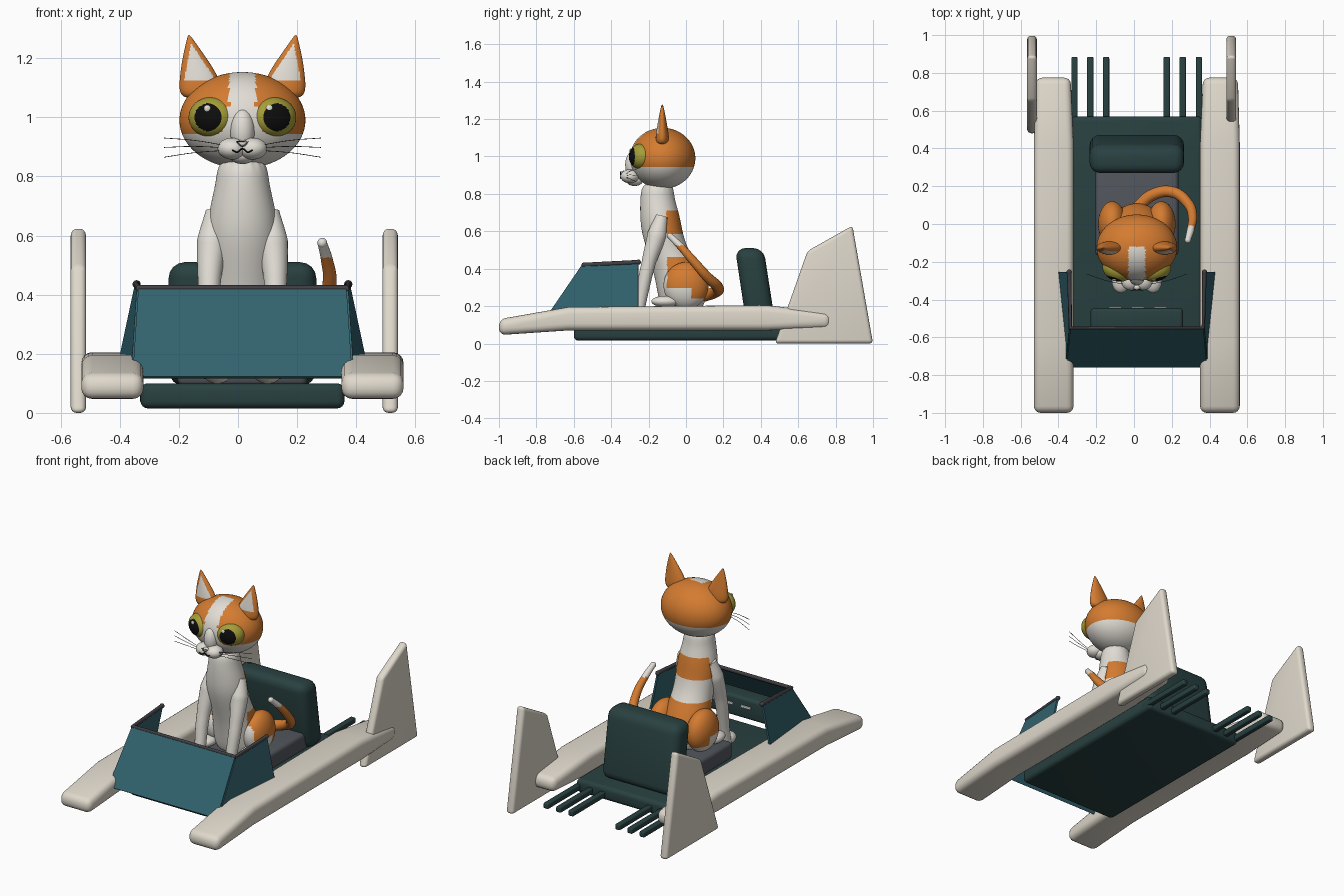
import bpy, bmesh, math
from mathutils import Vector, Matrix

cube = bpy.data.objects.get("Cube")
if cube:
    bpy.data.objects.remove(cube, do_unlink=True)

CX = 0.015  # centre line of craft and rider


def material(name, *rgb):
    m = bpy.data.materials.new(name)
    m.use_nodes = True
    m.diffuse_color = (*rgb, 1)
    m.node_tree.nodes["Principled BSDF"].inputs["Base Color"].default_value = (*rgb, 1)
    return m


CREAM = material("cream paint", 0.74, 0.69, 0.60)
FUR = material("white fur", 0.76, 0.73, 0.67)
ORANGE = material("orange fur", 0.66, 0.20, 0.03)
TEAL = material("teal panel", 0.032, 0.125, 0.155)
DARK = material("dark green", 0.022, 0.052, 0.052)
GREY = material("seat grey", 0.085, 0.095, 0.11)
TRIM = material("trim grey", 0.05, 0.05, 0.058)
YELLOW = material("eye yellow", 0.38, 0.34, 0.04)
BLACK = material("black", 0.004, 0.004, 0.004)


def finish(obj, mats, rule=None, angle=0.7):
    """Bake modifiers or curves to a mesh, smooth it and colour faces by rule."""
    bpy.context.view_layer.update()
    dg = bpy.context.evaluated_depsgraph_get()
    mesh = bpy.data.meshes.new_from_object(obj.evaluated_get(dg))
    name, world = obj.name, obj.matrix_world.copy()
    bpy.data.objects.remove(obj, do_unlink=True)
    out = bpy.data.objects.new(name, mesh)
    out.matrix_world = world
    bpy.context.collection.objects.link(out)
    mesh.materials.clear()
    for m in mats:
        mesh.materials.append(m)
    mesh.shade_smooth()
    mesh.set_sharp_from_angle(angle=angle)
    for p in mesh.polygons:
        p.material_index = int(rule(p.center)) if rule else 0
    return out


def from_bmesh(name, bm):
    bmesh.ops.recalc_face_normals(bm, faces=bm.faces)
    mesh = bpy.data.meshes.new(name)
    bm.to_mesh(mesh)
    bm.free()
    obj = bpy.data.objects.new(name, mesh)
    bpy.context.collection.objects.link(obj)
    return obj


def loft(name, rings, mat, bevel=0, subsurf=0, rule=None):
    """Skin a list of closed rings, capped at both ends."""
    bm = bmesh.new()
    loops = [[bm.verts.new(p) for p in ring] for ring in rings]
    n = len(loops[0])
    for a, b in zip(loops, loops[1:]):
        for i in range(n):
            bm.faces.new((a[i], a[(i + 1) % n], b[(i + 1) % n], b[i]))
    bm.faces.new(loops[0])
    bm.faces.new(loops[-1])
    obj = from_bmesh(name, bm)
    if bevel:
        mod = obj.modifiers.new("round", "BEVEL")
        mod.width, mod.segments = bevel, 4
        mod.limit_method, mod.angle_limit = "ANGLE", 0.6
    if subsurf:
        obj.modifiers.new("smooth", "SUBSURF").levels = subsurf
    return finish(obj, mat if isinstance(mat, list) else [mat], rule)


def rect_y(y, x0, x1, z0, z1):
    return [(x0, y, z0), (x1, y, z0), (x1, y, z1), (x0, y, z1)]


def box(name, x, y, z, mat, bevel):
    return loft(name, [rect_y(v, *x, *z) for v in y], mat, bevel)


def oval(cx, cy, z, rx, ry, n=16):
    ang = [2 * math.pi * i / n for i in range(n)]
    return [(cx + rx * math.cos(a), cy + ry * math.sin(a), z) for a in ang]


def ball(name, loc, size, mat, rule=None, rot=None, seg=32):
    bm = bmesh.new()
    bmesh.ops.create_uvsphere(bm, u_segments=seg, v_segments=seg * 2 // 3, radius=1)
    m = Matrix.Translation(loc) @ (rot or Matrix()) @ Matrix.Diagonal((*size, 1))
    bm.transform(m)
    mats = mat if isinstance(mat, list) else [mat]
    return finish(from_bmesh(name, bm), mats, rule, 3)


def tube(name, pts, radii, mat, rule=None, smooth=True, res=4):
    cu = bpy.data.curves.new(name, "CURVE")
    cu.dimensions, cu.bevel_depth, cu.bevel_resolution = "3D", 1, res
    cu.use_fill_caps, cu.resolution_u = True, 10
    sp = cu.splines.new("BEZIER")
    sp.bezier_points.add(len(pts) - 1)
    for i, (bp, p) in enumerate(zip(sp.bezier_points, pts)):
        bp.co = p
        bp.radius = radii[i] if isinstance(radii, list) else radii
        bp.handle_left_type = bp.handle_right_type = "AUTO" if smooth else "VECTOR"
    obj = bpy.data.objects.new(name, cu)
    bpy.context.collection.objects.link(obj)
    return finish(obj, mat if isinstance(mat, list) else [mat], rule)


# Craft: deck, rear bars, seat and dashboard
box("deck", (-0.33, 0.36), (-0.6, 0.57), (0.015, 0.1), DARK, 0.025)
for x in (-0.315, -0.232, -0.148, 0.173, 0.258, 0.344):
    box("rear_bar", (x - 0.017, x + 0.017), (0.5, 0.885), (0.035, 0.07), DARK, 0.008)
box("seat_cushion", (-0.205, 0.235), (-0.17, 0.36), (0.09, 0.2), GREY, 0.025)
loft("seat_back", [[(-0.235, y0, z), (0.265, y0, z), (0.265, y1, z), (-0.235, y1, z)]
                   for z, y0, y1 in ((0.09, 0.325, 0.48), (0.51, 0.262, 0.415))], DARK, 0.055)
box("dashboard", (-0.23, 0.26), (-0.56, -0.445), (0.2, 0.33), DARK, 0.02)
for x in (-0.1, 0.02, 0.14):
    box("dash_switch", (x - 0.033, x + 0.033), (-0.447, -0.438), (0.27, 0.285), FUR, 0.002)

# Side pods and tail fins
for side, fin_x in ((-1, -0.54), (1, 0.515)):
    rings = [rect_y(y, *sorted((CX + side * inner, CX + side * outer)), z0, z1)
             for y, inner, outer, z0, z1 in ((-1, 0.335, 0.545, 0.045, 0.13),
                                             (-0.63, 0.335, 0.545, 0.07, 0.195),
                                             (0.43, 0.335, 0.545, 0.07, 0.205),
                                             (0.775, 0.35, 0.535, 0.08, 0.165))]
    loft("side_pod", rings, CREAM, 0.036)
    fin = ((0.475, 0), (1, 0), (0.89, 0.63), (0.65, 0.495))
    loft("tail_fin", [[(fin_x + d, y, z) for y, z in fin] for d in (-0.026, 0.026)], CREAM, 0.02)

# Windshield: three thin panels with a rod along the top edge
def panel(name, corners):
    bm = bmesh.new()
    bm.faces.new([bm.verts.new(c) for c in corners])
    obj = from_bmesh(name, bm)
    mod = obj.modifiers.new("thick", "SOLIDIFY")
    mod.thickness, mod.offset = 0.012, 0
    finish(obj, [TEAL], None, 0.3)


def shield(side, top, back):
    if back:
        return (CX + side * (0.358 if top else 0.425), -0.255, 0.435 if top else 0.12)
    return (CX + side * (0.352 if top else 0.372), -0.55 if top else -0.755, 0.42 if top else 0.12)


panel("windshield_front", [shield(-1, 0, 0), shield(1, 0, 0), shield(1, 1, 0), shield(-1, 1, 0)])
for s in (-1, 1):
    panel("windshield_side", [shield(s, 0, 0), shield(s, 0, 1), shield(s, 1, 1), shield(s, 1, 0)])
    ball("rail_end", shield(s, 1, 1), (0.014,) * 3, TRIM, seg=16)
tube("windshield_rail", [shield(-1, 1, 1), shield(-1, 1, 0), shield(1, 1, 0), shield(1, 1, 1)],
     0.012, TRIM, smooth=False)

# Cat body with orange patches on the back
def coat(c):
    upper = 0.59 < c.z < 0.71 and c.y > -0.105
    lower = (0.3 if c.y < 0.03 else 0.24) < c.z < 0.465 and c.y > -0.1
    return upper or lower


profile = ((0.17, -0.02, 0.11, 0.1), (0.22, -0.02, 0.14, 0.125), (0.3, -0.02, 0.145, 0.14),
           (0.4, -0.05, 0.13, 0.13), (0.5, -0.1, 0.118, 0.112), (0.6, -0.13, 0.125, 0.112),
           (0.69, -0.14, 0.115, 0.108), (0.78, -0.155, 0.09, 0.092), (0.87, -0.15, 0.085, 0.085))
loft("cat_body", [oval(CX, y, z, rx, ry) for z, y, rx, ry in profile], [FUR, ORANGE],
     subsurf=3, rule=coat)
for s in (-1, 1):
    ball("cat_haunch", (CX + s * 0.13, 0.0, 0.31), (0.075, 0.12, 0.125), [FUR, ORANGE], coat, seg=48)
    ball("cat_hind_paw", (CX + s * 0.14, -0.11, 0.225), (0.045, 0.075, 0.03), FUR)
    tube("cat_front_leg", [(CX + s * 0.09, -0.13, 0.68), (CX + s * 0.102, -0.155, 0.58),
                           (CX + s * 0.112, -0.2, 0.43), (CX + s * 0.105, -0.245, 0.22),
                           (CX + s * 0.1, -0.265, 0.12)],
         [0.035, 0.052, 0.038, 0.032, 0.034], [FUR, ORANGE], coat, res=8)
    ball("cat_front_paw", (CX + s * 0.085, -0.3, 0.135), (0.048, 0.065, 0.036), FUR)

# Tail curling round to the left, with a white tip
tail = [(0.01, 0.08, 0.25), (0.1, 0.155, 0.275), (0.2, 0.17, 0.3), (0.285, 0.11, 0.36),
        (0.31, 0.04, 0.44), (0.3, -0.03, 0.52), (0.285, -0.085, 0.575)]
tube("cat_tail", tail, [0.032, 0.031, 0.03, 0.027, 0.024, 0.02, 0.016],
     [ORANGE, FUR], lambda c: c.z > 0.525, res=6)
ball("cat_tail_tip", tail[-1], (0.017,) * 3, FUR, seg=16)

# Head: orange cap with a white blaze down the forehead
def cap(c):
    blaze = abs(c.x - CX) < 0.045 + max(0, 1.04 - c.z) * 0.3 and c.y < -0.12
    return c.z > 0.945 and not blaze


ball("cat_head", (CX, -0.125, 0.99), (0.213, 0.175, 0.163), [FUR, ORANGE], cap, seg=96)
ball("cat_nose_bridge", (CX, -0.28, 0.955), (0.042, 0.045, 0.075), FUR)
ball("cat_chin", (CX, -0.275, 0.872), (0.045, 0.045, 0.03), FUR)
ball("cat_nose", (CX, -0.335, 0.912), (0.018, 0.014, 0.012), FUR, seg=16)
tube("nose_outline", [(CX + x, -0.35, z) for x, z in
                      ((-0.02, 0.918), (0.02, 0.918), (0, 0.9), (-0.02, 0.918))],
     0.0018, TRIM, smooth=False, res=1)
tube("mouth_line", [(CX + x, -0.349, z) for x, z in
                    ((-0.035, 0.889), (-0.018, 0.882), (0, 0.893), (0.018, 0.882), (0.035, 0.889))],
     0.003, BLACK, res=1)

for s in (-1, 1):
    ball("cat_muzzle", (CX + s * 0.034, -0.3, 0.894), (0.05, 0.05, 0.037), FUR)
    # Eye: yellow ball with a round black pupil and a highlight
    turn = Matrix.Rotation(s * math.radians(24), 4, "Z")
    face = turn @ Matrix.Rotation(math.radians(90), 4, "X")
    centre = Vector((CX + s * 0.105, -0.242, 1.0))
    inverse = (Matrix.Translation(centre) @ face).inverted()

    def pupil(c, inv=inverse):
        q = inv @ c
        return q.z > 0 and math.hypot(q.x - s * -0.008, q.y) < 0.047

    ball("cat_eye", centre, (0.08, 0.068, 0.06), [YELLOW, BLACK], pupil, face, 72)
    ball("eye_highlight", (centre.x - 0.014, -0.296, 1.03), (0.012, 0.006, 0.012), FUR, seg=16)

    # Ear: flattened cone with a pale inside
    ex = CX + s * 0.145
    ear = [oval(ex + s * lean, -0.127, z, rx, ry, 32) for z, lean, rx, ry in
           ((1.06, 0, 0.06, 0.034), (1.1, 0, 0.07, 0.036), (1.13, 0.0, 0.067, 0.033),
            (1.18, 0.012, 0.05, 0.024), (1.24, 0.027, 0.022, 0.013), (1.28, 0.036, 0.003, 0.003))]

    def inside(c, ex=ex):
        width = 0.052 * (1.25 - c.z) / 0.12
        return c.y < -0.127 and 1.12 < c.z and abs(c.x - ex - s * (c.z - 1.13) * 0.24) < width

    loft("cat_ear", ear, [ORANGE, FUR], subsurf=2, rule=inside)
    for start, end in ((0.905, 0.93), (0.897, 0.898), (0.888, 0.865)):
        tube("whisker", [(CX + s * 0.06, -0.32, start), (CX + s * 0.16, -0.3, (start + end) / 2 + 0.004),
                         (CX + s * 0.265, -0.265, end)], 0.0013, TRIM, res=1)
